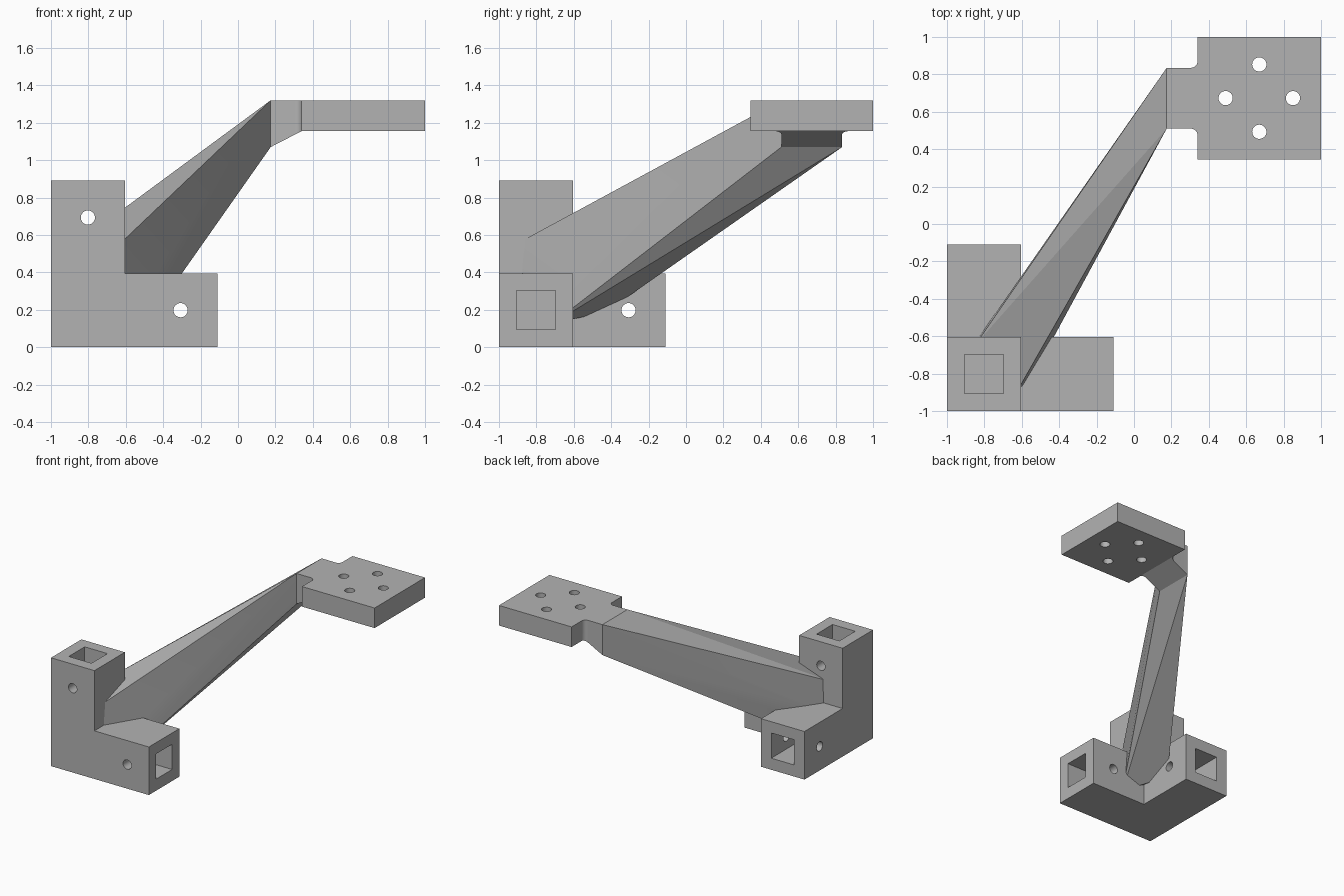
import bpy, bmesh, math
from mathutils import Matrix, Vector

if "Cube" in bpy.data.objects:
    bpy.data.objects.remove(bpy.data.objects["Cube"], do_unlink=True)

grey = bpy.data.materials.new("matte grey")
grey.use_nodes = True
grey.diffuse_color = (0.45, 0.45, 0.45, 1)
grey.node_tree.nodes["Principled BSDF"].inputs["Base Color"].default_value = (0.45, 0.45, 0.45, 1)


def finish(name, bm):
    bmesh.ops.recalc_face_normals(bm, faces=bm.faces)
    mesh = bpy.data.meshes.new(name)
    bm.to_mesh(mesh)
    bm.free()
    mesh.materials.append(grey)
    obj = bpy.data.objects.new(name, mesh)
    bpy.context.collection.objects.link(obj)
    return obj


def box(name, low, high):
    low, high = Vector(low), Vector(high)
    bm = bmesh.new()
    bmesh.ops.create_cube(bm, size=1, matrix=Matrix.Translation((low + high) / 2)
                          @ Matrix.Diagonal((*(high - low), 1)))
    return finish(name, bm)


def drill(name, center, axis, length):
    turn = Vector((0, 0, 1)).rotation_difference(Vector(axis)).to_matrix().to_4x4()
    bm = bmesh.new()
    bmesh.ops.create_cone(bm, cap_ends=True, segments=32, radius1=0.038, radius2=0.038,
                          depth=length, matrix=Matrix.Translation(center) @ turn)
    return finish(name, bm)


def combine(target, tool, operation):
    mod = target.modifiers.new(operation.lower(), 'BOOLEAN')
    mod.operation, mod.object, mod.solver = operation, tool, 'EXACT'
    bpy.context.view_layer.objects.active = target
    bpy.ops.object.modifier_apply(modifier=mod.name)
    bpy.data.objects.remove(tool, do_unlink=True)


# Corner block: three square legs meeting at one corner
W, L = 0.395, 0.89
corner = Vector((-1, -1, 0))
bracket = box("corner_bracket", corner, corner + Vector((L, W, W)))
for i in (1, 2):
    size = Vector((W, W, W))
    size[i] = L
    combine(bracket, box("leg", corner, corner + size), 'UNION')

# Tapered strut, its foot buried in the corner block
NECK_X, SEAM_X, LOW_Y, HIGH_Y = 0.175, 0.34, 0.51, 0.835
TOP, UNDER, DROP = 1.32, 1.155, 1.07
points = [(NECK_X, y, z) for y in (LOW_Y, HIGH_Y) for z in (DROP, TOP)]
points += [(-0.645, -0.93, 0.54), (-0.65, -0.94, 0.3),
           (-0.85, -0.648, 0.565), (-0.86, -0.648, 0.3),
           (-0.49, -0.717, 0.124), (-0.683, -0.425, 0.19)]
bm = bmesh.new()
for p in points:
    bm.verts.new(p)
bmesh.ops.convex_hull(bm, input=bm.verts)
combine(bracket, finish("strut", bm), 'UNION')

# Neck with filleted sides and a sloping underside
R = 0.036
lower = [(NECK_X, LOW_Y)]
for k in range(9):
    a = math.pi / 2 * (1 - k / 8)
    lower.append((SEAM_X - R + R * math.cos(a), LOW_Y - R + R * math.sin(a)))
lower.append((SEAM_X + 0.015, LOW_Y - R))
outline = lower + [(x, LOW_Y + HIGH_Y - y) for x, y in reversed(lower)]
slope = (UNDER - DROP) / (SEAM_X - NECK_X)
bm = bmesh.new()
tops = [bm.verts.new((x, y, TOP)) for x, y in outline]
bottoms = [bm.verts.new((x, y, DROP + slope * (x - NECK_X))) for x, y in outline]
bm.faces.new(tops)
bm.faces.new(bottoms[::-1])
for i in range(len(outline)):
    j = (i + 1) % len(outline)
    bm.faces.new((tops[i], bottoms[i], bottoms[j], tops[j]))
combine(bracket, finish("neck", bm), 'UNION')

# Mounting plate
combine(bracket, box("plate", (SEAM_X, 0.345, UNDER), (1, 1, TOP)), 'UNION')

# Square sockets in the three leg ends
for i in range(3):
    low = corner + Vector((0.095,) * 3)
    high = corner + Vector((0.302,) * 3)
    low[i] = corner[i] + W
    high[i] = corner[i] + L + 0.05
    combine(bracket, box("socket", low, high), 'DIFFERENCE')

# Cross holes through the legs
mid, far = 0.1975, 0.693
for offset, axis in (((far, mid, mid), (0, 1, 0)),
                     ((mid, mid, far), (0, 1, 0)),
                     ((mid, far, mid), (1, 0, 0))):
    combine(bracket, drill("cross_hole", corner + Vector(offset), axis, 0.5), 'DIFFERENCE')

# Four screw holes in the plate
for k in range(4):
    a = k * math.pi / 2
    center = (0.67 + 0.18 * math.cos(a), 0.673 + 0.18 * math.sin(a), 1.24)
    combine(bracket, drill("screw_hole", center, (0, 0, 1), 0.4), 'DIFFERENCE')

# Smooth fillets and holes, crisp edges elsewhere
bracket.select_set(True)
bpy.context.view_layer.objects.active = bracket
bpy.ops.object.shade_smooth_by_angle(angle=math.radians(20))
